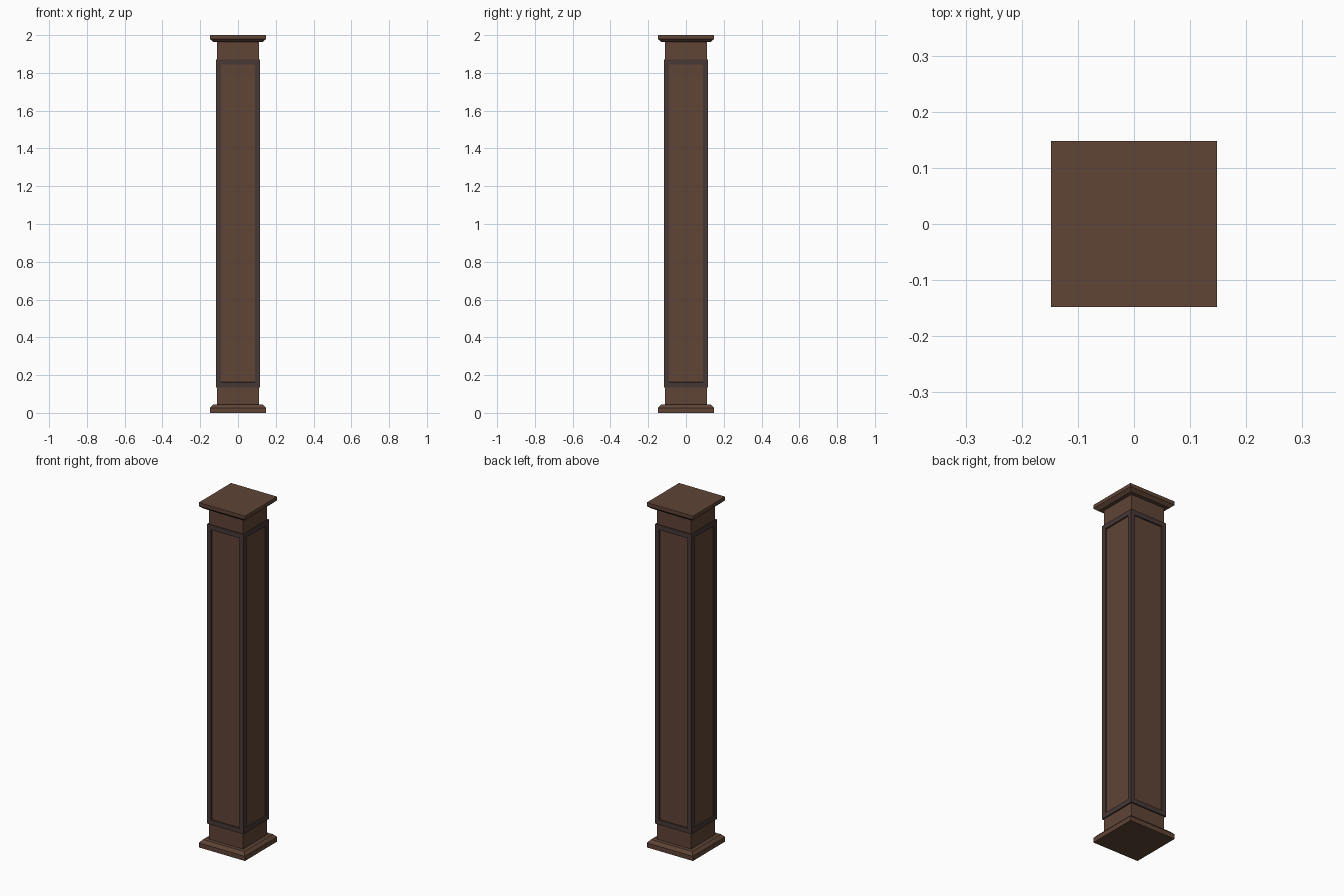
import bpy, bmesh

if "Cube" in bpy.data.objects:
    bpy.data.objects.remove(bpy.data.objects["Cube"])


def material(name, rgb):
    m = bpy.data.materials.new(name)
    m.diffuse_color = (*rgb, 1)
    m.use_nodes = True
    m.node_tree.nodes["Principled BSDF"].inputs["Base Color"].default_value = m.diffuse_color
    return m


WOOD = material("brown_wood", (0.115, 0.058, 0.037))
DARK = material("dark_trim", (0.062, 0.040, 0.037))


def finish(bm, name, mat):
    bmesh.ops.recalc_face_normals(bm, faces=bm.faces)
    mesh = bpy.data.meshes.new(name)
    bm.to_mesh(mesh)
    bm.free()
    mesh.materials.append(mat)
    obj = bpy.data.objects.new(name, mesh)
    bpy.context.collection.objects.link(obj)
    return obj


def square_stack(profile):
    """Closed square solid through (half width, z) levels."""
    bm = bmesh.new()
    rings = [[bm.verts.new((sx * h, sy * h, z))
              for sx, sy in ((-1, -1), (1, -1), (1, 1), (-1, 1))]
             for h, z in profile]
    for a, b in zip(rings, rings[1:]):
        for i in range(4):
            j = (i + 1) % 4
            bm.faces.new((a[i], a[j], b[j], b[i]))
    bm.faces.new(rings[0][::-1])
    bm.faces.new(rings[-1])
    bmesh.ops.recalc_face_normals(bm, faces=bm.faces)
    return bm


# Plain square shaft, visible as the panels and both necks
finish(square_stack([(0.110, 0.04), (0.110, 1.965)]), "shaft", WOOD)

# Chamfered base and cap plates
finish(square_stack([(0.148, 0), (0.148, 0.027), (0.132, 0.044)]), "base_plate", WOOD)
finish(square_stack([(0.130, 1.963), (0.148, 1.979), (0.148, 2.0)]), "cap_plate", WOOD)

# Raised dark frame around the four panels
bm = square_stack([(0.117, 0.135), (0.117, 1.872)])
sides = [f for f in bm.faces if abs(f.normal.z) < 0.5]
bmesh.ops.inset_individual(bm, faces=sides, thickness=0.027, use_even_offset=True)
bmesh.ops.inset_individual(bm, faces=sides, thickness=0.001, depth=-0.008,
                           use_even_offset=True)
bmesh.ops.delete(bm, geom=sides, context='FACES')
finish(bm, "panel_frame", DARK)
